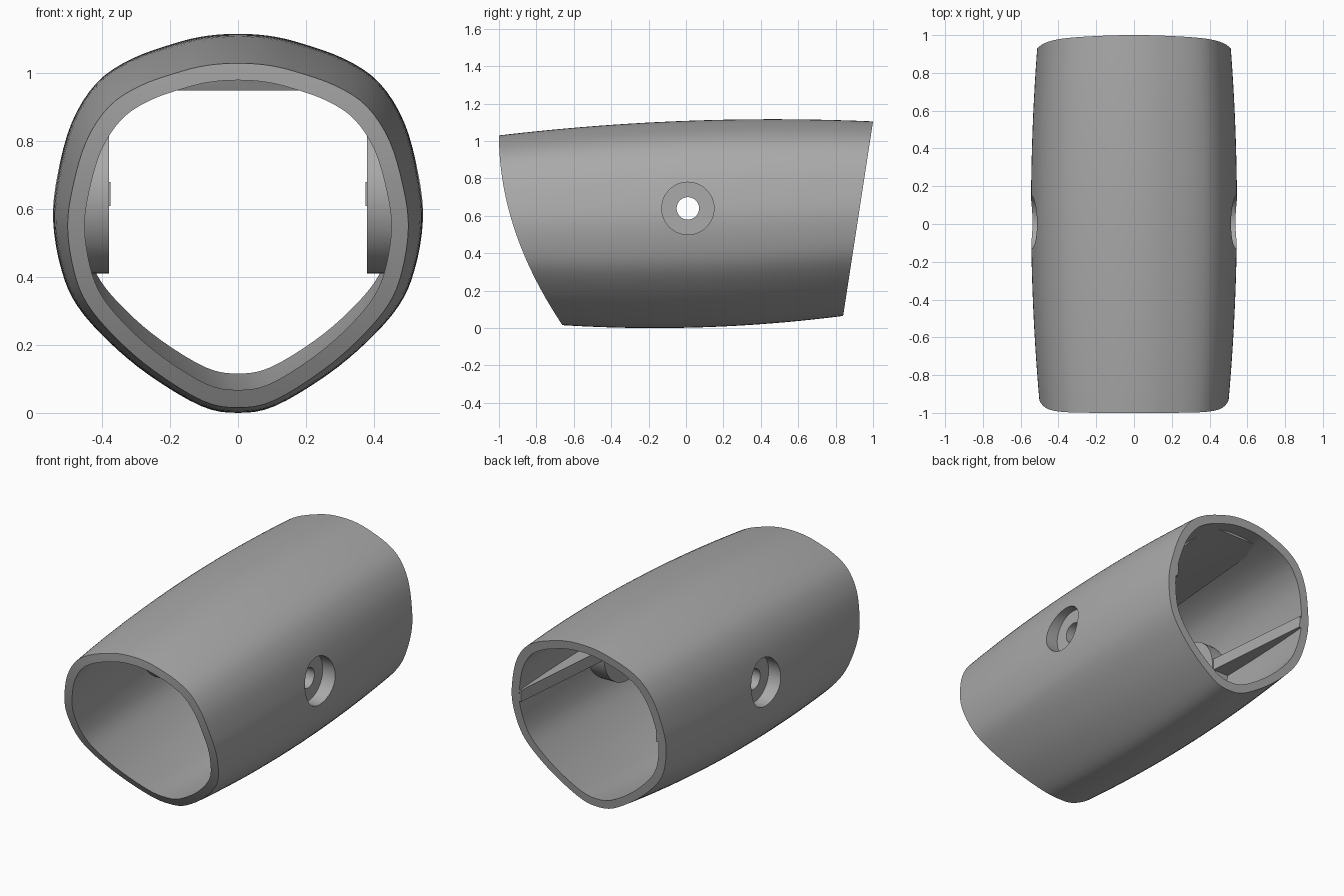
import bpy, bmesh, math
from mathutils import Vector

if "Cube" in bpy.data.objects:
    bpy.data.objects.remove(bpy.data.objects["Cube"], do_unlink=True)

grey = bpy.data.materials.new("plain grey")
grey.use_nodes = True
color = (0.4, 0.4, 0.4, 1)
grey.diffuse_color = color
grey.node_tree.nodes["Principled BSDF"].inputs["Base Color"].default_value = color

WALL = 0.05
HOLE_Y, HOLE_Z = 0.01, 0.64

# Half cross-section, normalised: (fraction of half width, fraction of height)
HALF = [(0, 0), (.2, .018), (.48, .1), (.7, .19), (.87, .285), (.955, .38), (1, .51),
        (.975, .63), (.9, .766), (.767, .87), (.58, .933), (.33, .977), (.165, .995), (0, 1)]


def spline_loop(points, steps):
    """Closed Catmull-Rom curve through the points."""
    out, n = [], len(points)
    for i in range(n):
        a, b, c, d = (Vector(points[(i + k) % n]) for k in (-1, 0, 1, 2))
        for j in range(steps):
            t = j / steps
            out.append(b + 0.5 * t * (c - a + t * (2*a - 5*b + 4*c - d + t * (3*b - a - 3*c + d))))
    return out


def interpolate(table, y):
    """Smooth parabola through three (y, value) pairs."""
    total = 0
    for i, (yi, vi) in enumerate(table):
        for k, (yk, _) in enumerate(table):
            if k != i:
                vi *= (y - yk) / (yi - yk)
        total += vi
    return total


def half_width(y):
    return interpolate([(-1, .495), (0, .545), (1, .507)], y)


def top(y):
    return interpolate([(-1, 1.03), (0, 1.108), (1, 1.105)], y)


def bottom(y):
    return interpolate([(-.65, .015), (0, .002), (.84, .065)], y)


def front_edge(z):
    return -1 + 0.34 * max(0, (1.03 - z) / 1.015) ** 2


def back_edge(z):
    return 1 - 0.16 * (1.105 - z) / 1.04


def make_object(name, bm):
    bmesh.ops.recalc_face_normals(bm, faces=bm.faces)
    mesh = bpy.data.meshes.new(name)
    bm.to_mesh(mesh)
    bm.free()
    obj = bpy.data.objects.new(name, mesh)
    bpy.context.collection.objects.link(obj)
    mesh.materials.append(grey)
    return obj


def tube_solid(name, inset, overrun, rows=28):
    """Solid barrel lofted between the curved front cut and the slanted back cut."""
    loop = spline_loop(HALF + [(-u, v) for u, v in HALF[-2:0:-1]], 4)
    bm = bmesh.new()
    rings = []
    for r in range(rows + 1):
        s = -overrun + (1 + 2 * overrun) * r / rows
        ring = []
        for u, v in loop:
            y = 2 * s - 1
            for _ in range(6):
                low, high = bottom(y) + inset, top(y) - inset
                z = low + v * (high - low)
                y = front_edge(z) * (1 - s) + back_edge(z) * s
            ring.append(bm.verts.new((u * (half_width(y) - inset), y, z)))
        rings.append(ring)
    n = len(loop)
    for a, b in zip(rings, rings[1:]):
        for i in range(n):
            bm.faces.new((a[i], a[(i + 1) % n], b[(i + 1) % n], b[i]))
    # Triangle strip caps, mirrored about the middle, follow the curved cut
    for ring in (rings[0], rings[-1]):
        for i in range(n // 2):
            corners = [ring[i], ring[i + 1], ring[n - i - 1], ring[(n - i) % n]]
            bm.faces.new(list(dict.fromkeys(corners)))
    return make_object(name, bm)


def prism(name, outline, offset):
    """Extrude a flat outline of 3D points along the offset."""
    bm = bmesh.new()
    face = bm.faces.new([bm.verts.new(p) for p in outline])
    moved = bmesh.ops.extrude_face_region(bm, geom=[face])["geom"]
    bmesh.ops.translate(bm, vec=offset, verts=[v for v in moved if isinstance(v, bmesh.types.BMVert)])
    return make_object(name, bm)


def cylinder(name, radius, x_start, x_end, segments=48):
    outline = [(x_start, HOLE_Y + radius * math.cos(2 * math.pi * i / segments),
                HOLE_Z + radius * math.sin(2 * math.pi * i / segments)) for i in range(segments)]
    return prism(name, outline, (x_end - x_start, 0, 0))


def subtract(target, cutter):
    mod = target.modifiers.new("cut", "BOOLEAN")
    mod.operation, mod.solver, mod.object = "DIFFERENCE", "EXACT", cutter
    bpy.context.view_layer.objects.active = target
    bpy.ops.object.modifier_apply(modifier=mod.name)
    bpy.data.objects.remove(cutter, do_unlink=True)


sleeve = tube_solid("sleeve", 0, 0)
cavity = tube_solid("cavity", WALL, 0.04)

# Material left standing inside the cavity: round bosses, tapered ribs, ceiling pad
for side in (1, -1):
    subtract(cavity, cylinder("boss", 0.23, side * 0.38, side * 0.7))
    rib = [(side * x, y, 0.61) for x, y in ((.376, .1), (.45, .93), (.7, .93), (.7, .1))]
    subtract(cavity, prism("rib", rib, (0, 0, 0.07)))
pad = [(-.18, y, z) for y, z in ((-.98, .985), (-.2, .95), (.9, 1.045), (.9, 1.3), (-.98, 1.3))]
subtract(cavity, prism("ceiling_pad", pad, (.36, 0, 0)))
subtract(sleeve, cavity)

# Counterbored side holes
for side in (1, -1):
    subtract(sleeve, cylinder("counterbore", 0.14, side * 0.46, side * 0.8))
    subtract(sleeve, cylinder("bolt_hole", 0.06, side * 0.3, side * 0.7))

bpy.ops.object.select_all(action="DESELECT")
sleeve.select_set(True)
bpy.context.view_layer.objects.active = sleeve
bpy.ops.object.shade_smooth_by_angle(angle=math.radians(30))
